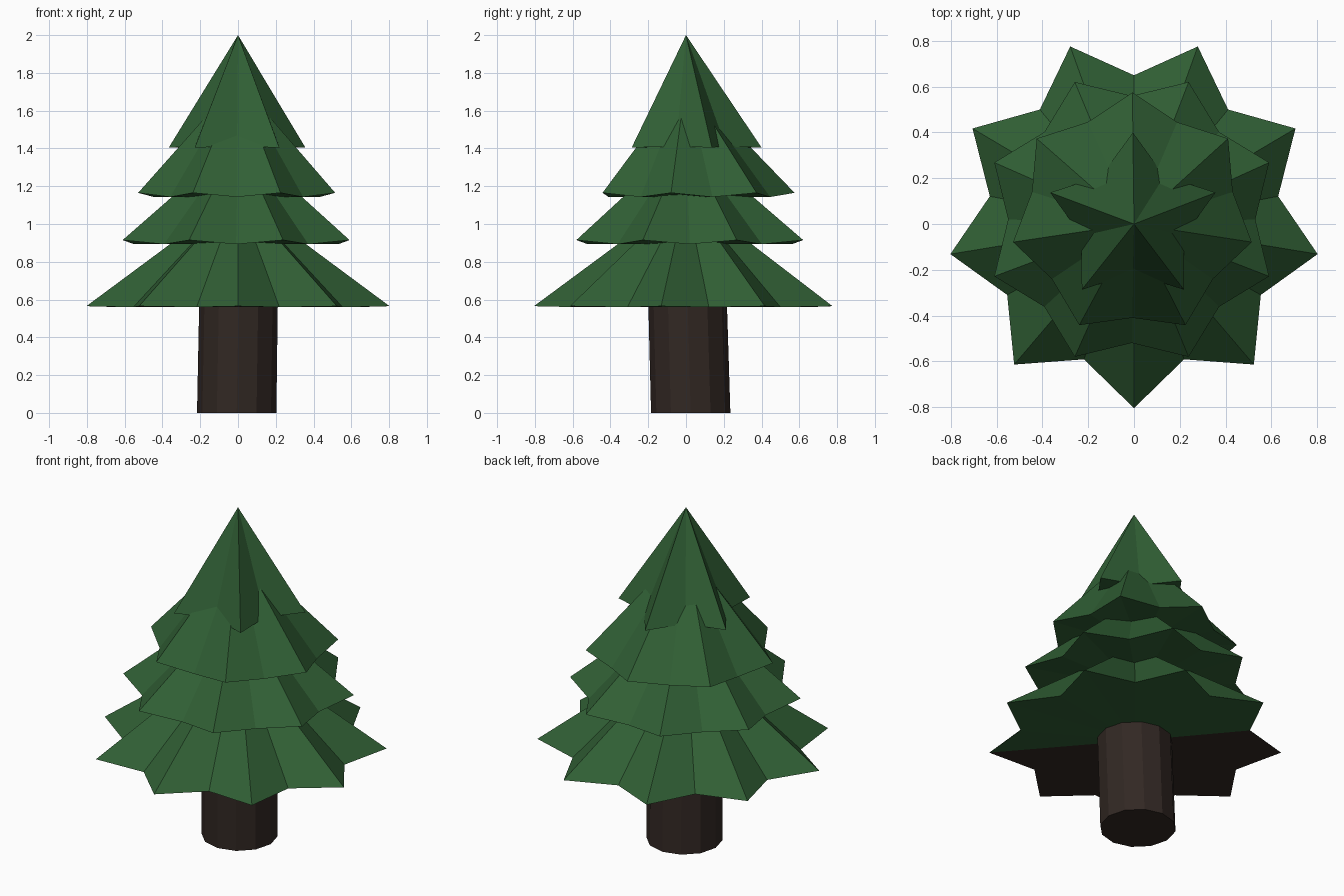
import bpy, bmesh
from math import sin, cos, radians, pi

if "Cube" in bpy.data.objects:
    bpy.data.objects.remove(bpy.data.objects["Cube"])


def material(name, color):
    m = bpy.data.materials.new(name)
    m.diffuse_color = (*color, 1)
    m.use_nodes = True
    m.node_tree.nodes["Principled BSDF"].inputs["Base Color"].default_value = m.diffuse_color
    return m


GREEN = material("needles", (0.03, 0.115, 0.035))
BROWN = material("bark", (0.032, 0.021, 0.017))


def finish(name, bm, mats):
    bmesh.ops.recalc_face_normals(bm, faces=bm.faces)
    mesh = bpy.data.meshes.new(name)
    bm.to_mesh(mesh)
    bm.free()
    for m in mats:
        mesh.materials.append(m)
    obj = bpy.data.objects.new(name, mesh)
    bpy.context.collection.objects.link(obj)


def tier(name, points, start, r_tip, r_valley, z_tip, z_valley, z_top, centre, brown_under=False):
    """Star-shaped cone of branches with a closed underside."""
    bm = bmesh.new()
    cx, cy = centre
    ring = []
    for i in range(points * 2):
        a = radians(start) + pi * i / points
        r, z = (r_valley, z_valley) if i % 2 else (r_tip, z_tip)
        ring.append(bm.verts.new((cx + r * cos(a), cy + r * sin(a), z)))
    top = bm.verts.new((0, 0, z_top))
    base = bm.verts.new((cx, cy, z_valley))
    for i, v in enumerate(ring):
        w = ring[(i + 1) % len(ring)]
        bm.faces.new((v, w, top))
        under = bm.faces.new((w, v, base))
        mid = under.calc_center_median()
        if brown_under and mid.x + mid.y < 0:
            under.material_index = 1
    finish(name, bm, (GREEN, BROWN))


# Trunk, leaning very slightly
bm = bmesh.new()
bmesh.ops.create_cone(bm, cap_ends=True, segments=12, radius1=0.21, radius2=0.208, depth=0.6)
for v in bm.verts:
    low = v.co.z < 0
    v.co.x += -0.007 if low else 0.003
    v.co.y += 0.025 if low else 0.008
    v.co.z += 0.3
finish("trunk", bm, (BROWN,))

# Branch tiers, bottom to top
tier("bottom_branches", 9, -90, 0.815, 0.64, 0.565, 0.56, 1.16, (0, 0.01), True)
tier("lower_branches", 8, 22.5, 0.65, 0.54, 0.915, 0.893, 1.45, (-0.01, 0.02))
tier("upper_branches", 7, 90, 0.535, 0.45, 1.165, 1.143, 1.76, (-0.007, 0.04))
tier("top_branches", 5, 90, 0.38, 0.235, 1.405, 1.41, 2.0, (-0.005, 0.02))
